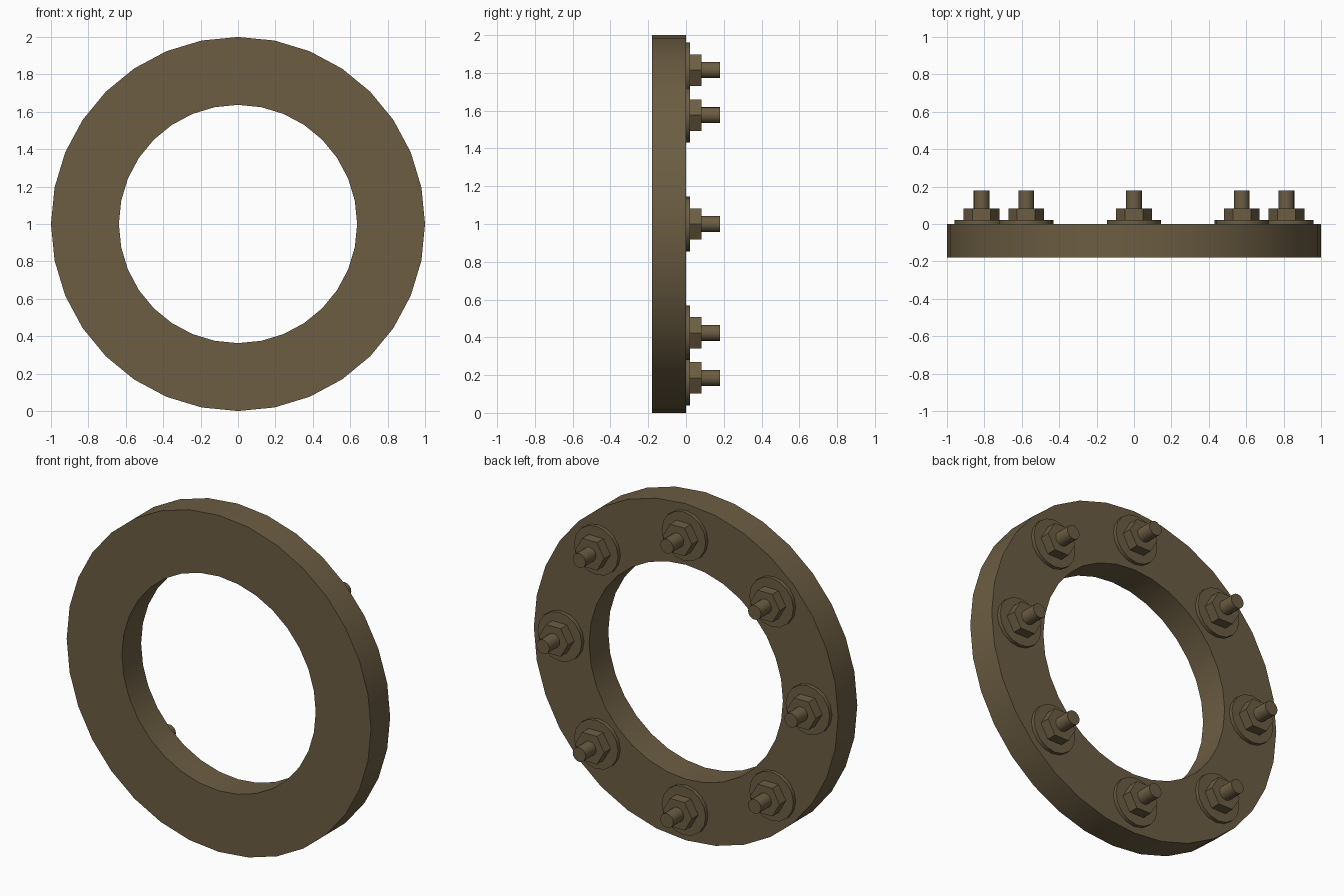
import bpy, bmesh, math
from mathutils import Matrix

if "Cube" in bpy.data.objects:
    bpy.data.objects.remove(bpy.data.objects["Cube"])

CENTRE_Z = 1.0
BOLT_COUNT = 8
BOLT_CIRCLE = 0.815

bronze = bpy.data.materials.new("dull_bronze")
bronze.diffuse_color = (0.150, 0.110, 0.056, 1)
bronze.use_nodes = True
bronze.node_tree.nodes["Principled BSDF"].inputs["Base Color"].default_value = bronze.diffuse_color


def finish(name, bm):
    bmesh.ops.recalc_face_normals(bm, faces=bm.faces)
    mesh = bpy.data.meshes.new(name)
    bm.to_mesh(mesh)
    bm.free()
    mesh.materials.append(bronze)
    obj = bpy.data.objects.new(name, mesh)
    bpy.context.collection.objects.link(obj)
    bpy.ops.object.select_all(action='DESELECT')
    obj.select_set(True)
    bpy.context.view_layer.objects.active = obj
    bpy.ops.object.shade_smooth_by_angle(angle=math.radians(30))
    return obj


def ring(name, inner, outer, y0, y1, sides):
    """Rectangular profile spun around the y axis."""
    bm = bmesh.new()
    profile = [(inner, y0), (outer, y0), (outer, y1), (inner, y1)]
    verts = [bm.verts.new((r, y, 0)) for r, y in profile]
    edges = [bm.edges.new((verts[i], verts[(i + 1) % 4])) for i in range(4)]
    bmesh.ops.spin(bm, geom=verts + edges, cent=(0, 0, 0), axis=(0, 1, 0),
                   angle=math.tau, steps=sides, use_merge=True)
    bmesh.ops.remove_doubles(bm, verts=bm.verts, dist=1e-5)
    obj = finish(name, bm)
    obj.location.z = CENTRE_Z
    return obj


def disc(name, radius, y0, y1, sides, x, z):
    """Prism along y with a corner pointing towards +x."""
    bm = bmesh.new()
    bmesh.ops.create_cone(bm, cap_ends=True, segments=sides, radius1=radius,
                          radius2=radius, depth=y1 - y0)
    # cone corners start on +y, turn them to +x, then lay the axis along y
    turn = Matrix.Rotation(math.pi / 2, 4, 'X') @ Matrix.Rotation(math.pi / 2, 4, 'Z')
    bmesh.ops.transform(bm, matrix=turn, verts=bm.verts)
    obj = finish(name, bm)
    obj.location = (x, (y0 + y1) / 2, z)
    return obj


# Flange ring
ring("flange_ring", 0.637, 1.0, -0.18, 0.0, 32)

# Bolts with nuts and washers, all nuts facing the same way
for i in range(BOLT_COUNT):
    a = math.tau * i / BOLT_COUNT
    x, z = BOLT_CIRCLE * math.cos(a), CENTRE_Z + BOLT_CIRCLE * math.sin(a)
    disc(f"washer_{i + 1}", 0.145, 0.0, 0.022, 16, x, z)
    disc(f"nut_{i + 1}", 0.096, 0.022, 0.082, 6, x, z)
    disc(f"bolt_shaft_{i + 1}", 0.0425, 0.082, 0.18, 16, x, z)
